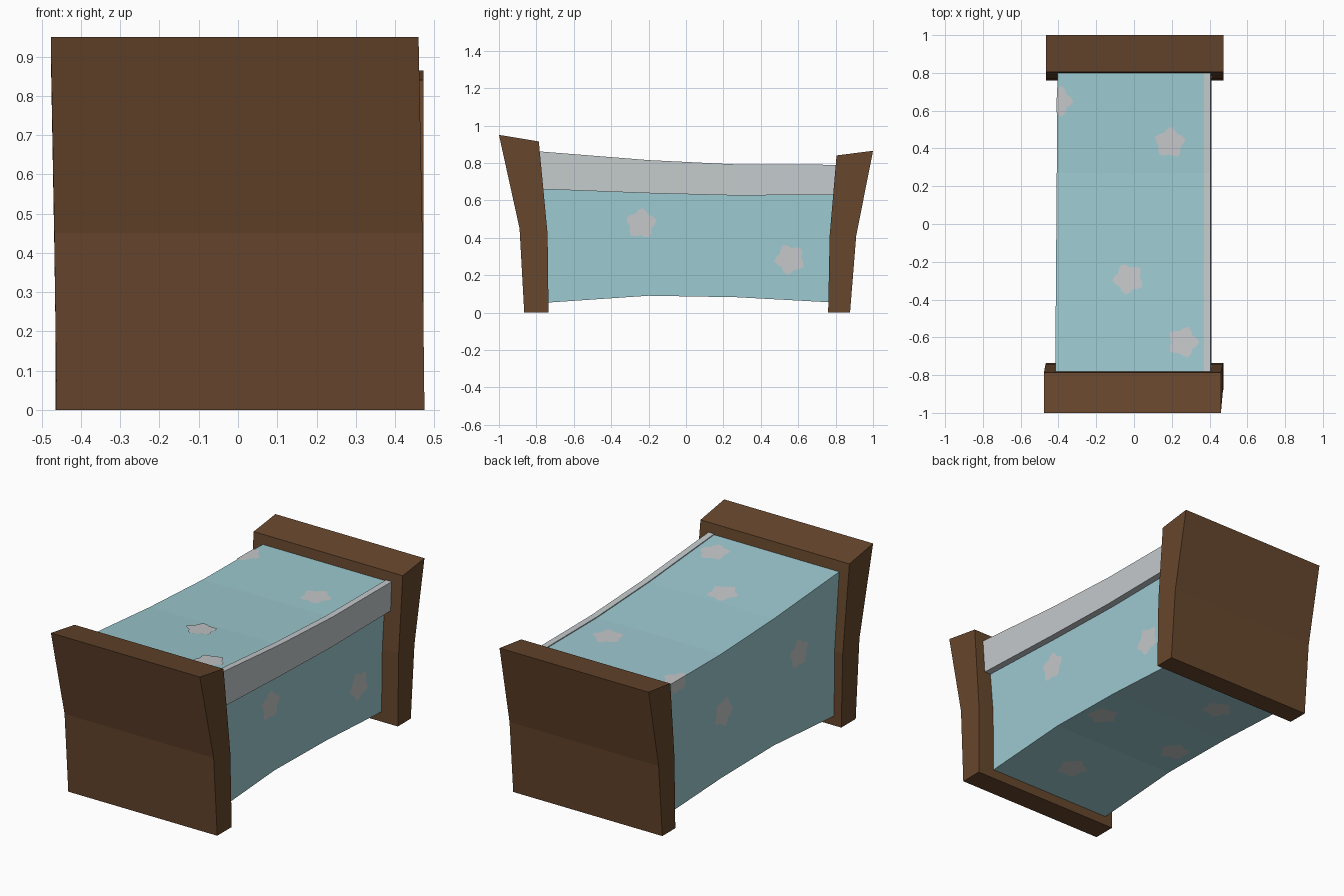
import bpy, bmesh, math
from mathutils import Vector

if "Cube" in bpy.data.objects:
    bpy.data.objects.remove(bpy.data.objects["Cube"])


def material(name, rgb):
    m = bpy.data.materials.new(name)
    m.diffuse_color = (*rgb, 1)
    m.use_nodes = True
    m.node_tree.nodes["Principled BSDF"].inputs["Base Color"].default_value = m.diffuse_color
    return m


WOOD = material("brown wood", (0.135, 0.062, 0.026))
TEAL = material("pale teal", (0.335, 0.585, 0.63))
SHEET = material("light grey", (0.55, 0.585, 0.60))
SPOT = material("spot grey", (0.56, 0.57, 0.58))


def finish(bm, name, mat):
    me = bpy.data.meshes.new(name)
    bm.to_mesh(me)
    bm.free()
    me.materials.append(mat)
    ob = bpy.data.objects.new(name, me)
    bpy.context.collection.objects.link(ob)


def loft(name, rings, mat):
    """Solid through a list of four-cornered rings."""
    bm = bmesh.new()
    vs = [[bm.verts.new(p) for p in r] for r in rings]
    for a, b in zip(vs, vs[1:]):
        for i in range(4):
            j = (i + 1) % 4
            bm.faces.new((a[i], a[j], b[j], b[i]))
    bm.faces.new(vs[0])
    bm.faces.new(vs[-1])
    bmesh.ops.recalc_face_normals(bm, faces=bm.faces)
    finish(bm, name, mat)


def board(name, levels):
    # level: x left, x right, outer y, outer z, inner y, inner z
    loft(name, [[(l, yo, zo), (r, yo, zo), (r, yi, zi), (l, yi, zi)]
                for l, r, yo, zo, yi, zi in levels], WOOD)


# Bent wooden boards at each end
board("front_board", [(-0.462, 0.475, -0.865, 0, -0.735, 0),
                      (-0.468, 0.470, -0.89, 0.45, -0.74, 0.42),
                      (-0.477, 0.460, -1.0, 0.95, -0.787, 0.915)])
board("back_board", [(-0.465, 0.473, 0.877, 0, 0.76, 0),
                     (-0.465, 0.473, 0.91, 0.41, 0.768, 0.41),
                     (-0.465, 0.473, 1.0, 0.865, 0.805, 0.84)])

# Sagging mattress: bottom y, bottom z, top y, top z, strip bottom z
SECTIONS = [(-0.745, 0.053, -0.79, 0.862, 0.660),
            (-0.20, 0.090, -0.20, 0.815, 0.638),
            (0.27, 0.082, 0.27, 0.792, 0.626),
            (0.77, 0.055, 0.81, 0.790, 0.630)]
RIGHT = 0.37
GAP = 0.003


def left(y):
    return -0.411 + 0.0075 * y


def height(y, yc, zc):
    """Height of the mattress surface at y, from the section columns."""
    pts = [(s[yc], s[zc]) for s in SECTIONS]
    for (y0, z0), (y1, z1) in zip(pts, pts[1:]):
        if y <= y1:
            break
    return z0 + (z1 - z0) * (y - y0) / (y1 - y0)


def top_z(y):
    return height(y, 2, 3) - 0.005


loft("mattress_and_blanket",
     [[(left(yb), yb, zb), (RIGHT, yb, zb), (RIGHT, yt, zt - 0.005), (left(yt), yt, zt - 0.005)]
      for yb, zb, yt, zt, zs in SECTIONS], TEAL)

# Folded sheet strip along the right edge
loft("sheet_strip",
     [[(RIGHT - 0.003, yt * 0.985, zs), (0.409, yt * 0.985, zs), (0.406, yt, zt), (RIGHT, yt, zt)]
      for yb, zb, yt, zt, zs in SECTIONS], SHEET)


# Surface maps for the painted spots
def on_top(u, v):
    return (u, v, top_z(v) + GAP)


def on_bottom(u, v):
    return (u, v, height(v, 0, 1) - GAP)


def on_right(u, v):
    return (RIGHT + GAP, u, v)


def on_left(u, v):
    return (left(u) - GAP, u, v)


def edge_top(u, v):
    return (max(u, left(v) - GAP), v, top_z(v) + GAP)


def edge_side(u, v):
    return (left(v) - GAP, v, top_z(v) + GAP + min(u - left(v) + GAP, 0))


def spot(name, place, out, u, v, turn, r=0.073):
    """Five-lobed flower laid on a surface."""
    bm = bmesh.new()
    mid = bm.verts.new(place(u, v))
    ring = []
    for i in range(20):
        t = math.tau * i / 20
        q = r + 0.012 * math.cos(5 * t)
        ring.append(bm.verts.new(place(u + q * math.cos(t + turn), v + q * math.sin(t + turn))))
    for a, b in zip(ring, ring[1:] + ring[:1]):
        f = bm.faces.new((mid, a, b))
        f.normal_update()
        if f.calc_area() < 1e-5:
            bm.faces.remove(f)
        elif f.normal.dot(Vector(out)) < 0:
            f.normal_flip()
    finish(bm, name, SPOT)


UP, DOWN, EAST, WEST = (0, 0, 1), (0, 0, -1), (1, 0, 0), (-1, 0, 0)
groups = [
    ("top", on_top, UP, [(0.19, 0.43), (-0.03, -0.29), (0.26, -0.625)]),
    ("bottom", on_bottom, DOWN, [(0.04, -0.47), (0.26, 0.05), (-0.285, 0.0), (-0.15, 0.52)]),
    ("right", on_right, EAST, [(-0.24, 0.475), (0.555, 0.285)]),
    ("left", on_left, WEST, [(-0.42, 0.53), (0.25, 0.45)]),
    ("edge_top", edge_top, UP, [(left(0.65), 0.65)]),
    ("edge_side", edge_side, WEST, [(left(0.65), 0.65)]),
]
for label, place, out, centres in groups:
    for i, (u, v) in enumerate(centres):
        spot(f"{label}_spot_{i + 1}", place, out, u, v, 0.0 if "edge" in label else 0.25 + 0.5 * i)
